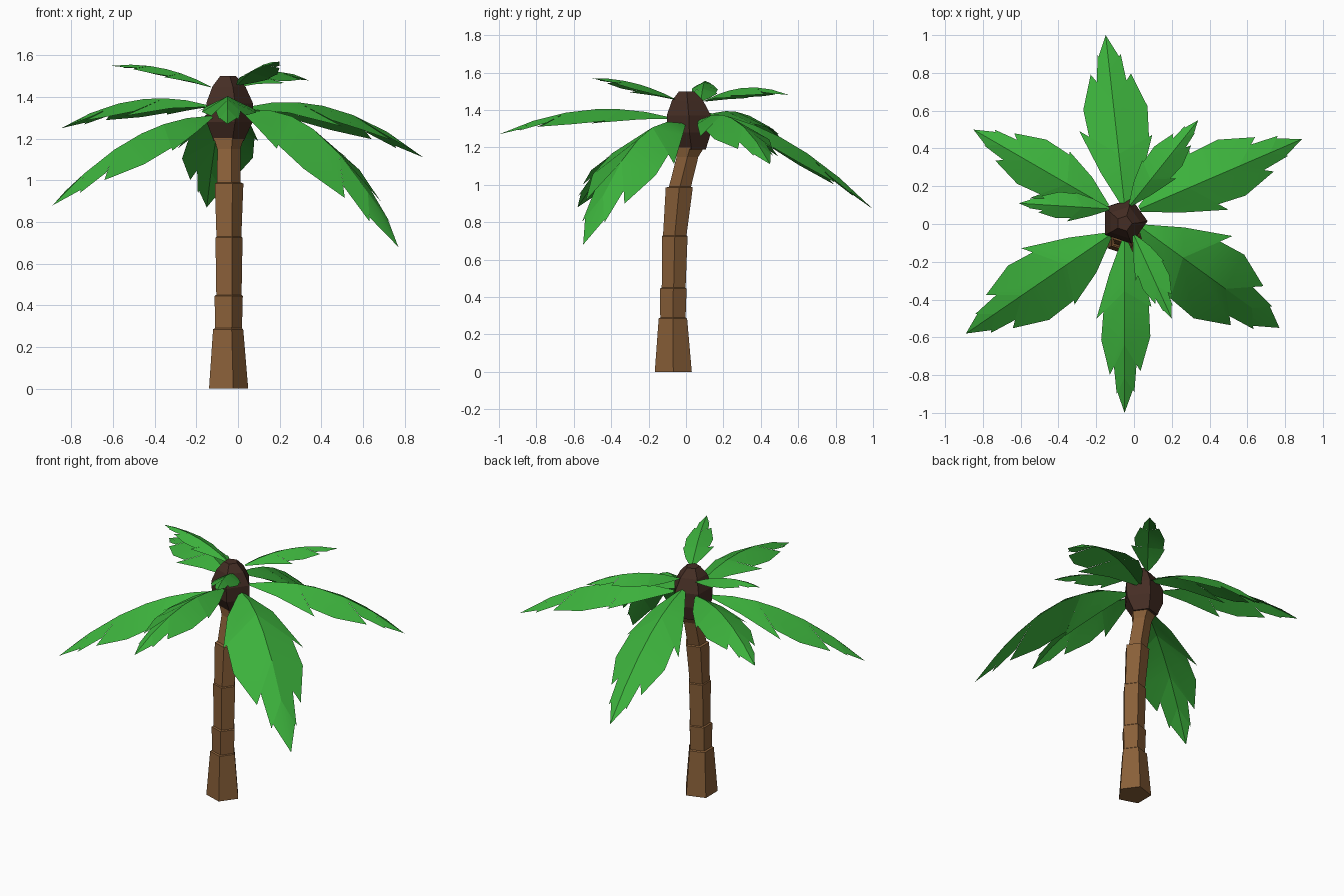
import bpy, math
from mathutils import Vector

if "Cube" in bpy.data.objects:
    bpy.data.objects.remove(bpy.data.objects["Cube"])


def material(name, rgb):
    m = bpy.data.materials.new(name)
    m.diffuse_color = (*rgb, 1)
    m.use_nodes = True
    m.node_tree.nodes["Principled BSDF"].inputs["Base Color"].default_value = m.diffuse_color
    return m


GREEN = material("leaf green", (0.045, 0.44, 0.045))
BARK = material("bark brown", (0.25, 0.115, 0.04))
DARK = material("dark brown", (0.06, 0.027, 0.018))


def make_object(name, verts, faces, mat):
    me = bpy.data.meshes.new(name)
    me.from_pydata(verts, [], faces)
    me.materials.append(mat)
    me.update()
    ob = bpy.data.objects.new(name, me)
    bpy.context.collection.objects.link(ob)
    return ob


def loft(name, rings, mat, n=5):
    """Stack n-sided rings given as (x, y, z, radius) and cap both ends."""
    verts, faces = [], []
    for x, y, z, r in rings:
        for i in range(n):
            a = math.tau * i / n
            verts.append((x + r * math.cos(a), y + r * math.sin(a), z))
    for k in range(len(rings) - 1):
        for i in range(n):
            j = (i + 1) % n
            faces.append((k * n + i, k * n + j, k * n + n + j, k * n + n + i))
    faces.append(tuple(reversed(range(n))))
    faces.append(tuple(range(len(verts) - n, len(verts))))
    return make_object(name, verts, faces, mat)


# Trunk: stepped five-sided segments leaning back, flared under the crown
loft("trunk", [
    (-0.055, -0.068, 0.00, 0.104), (-0.055, -0.070, 0.285, 0.080),
    (-0.052, -0.070, 0.29, 0.071), (-0.052, -0.068, 0.445, 0.075),
    (-0.050, -0.066, 0.45, 0.067), (-0.050, -0.060, 0.725, 0.072),
    (-0.050, -0.060, 0.73, 0.066), (-0.050, -0.036, 0.985, 0.076),
    (-0.050, -0.032, 0.99, 0.062), (-0.050, 0.008, 1.15, 0.061),
    (-0.052, 0.028, 1.22, 0.086)], BARK)

# Crown: dark five-sided nut shape
loft("crown", [
    (-0.052, 0.030, 1.19, 0.080), (-0.052, 0.018, 1.28, 0.122),
    (-0.052, 0.015, 1.37, 0.124), (-0.052, 0.008, 1.45, 0.088),
    (-0.052, 0.003, 1.50, 0.042)], DARK)

# Frond edge: rib station, then edge point (t, width) and notch depth factor
RIB = (0, 0.15, 0.30, 0.44, 0.61, 0.80, 1)
TOOTHED = ((0, 0.1, 1), (0.20, 0.62, 1), (0.46, 1.15, 0.75), (0.58, 0.95, 1),
           (0.78, 0.60, 0.72), (0.89, 0.32, 0.9), (1, 0, 1))
PLAIN = ((0, 0.1, 1), (0.18, 0.68, 1), (0.39, 1.10, 0.9), (0.56, 1.05, 1),
         (0.76, 0.65, 0.75), (0.88, 0.40, 0.85), (1, 0, 1))


def frond(name, base, tip, mid_z, width, tooth_side, slope=0.5):
    p0, p2 = Vector(base), Vector(tip)
    p1 = (p0 + p2) / 2
    p1.z = 2 * mid_z - (p0.z + p2.z) / 2
    d = (p2 - p0).to_2d().normalized()
    left = Vector((-d.y, d.x, 0))

    def at(t, w, side):
        rib = p0 * (1 - t) ** 2 + p1 * 2 * t * (1 - t) + p2 * t * t
        return rib + left * side * w * width - Vector((0, 0, slope * w * width))

    verts = [at(t, 0, 1) for t in RIB]
    faces = []
    for side in (1, -1):
        edge = TOOTHED if side == tooth_side else PLAIN
        for i in range(len(RIB) - 1):
            t, w, k = edge[i]
            if k == 1 and i:
                a = end                      # continuous edge, share the point
            else:
                a = len(verts)               # stepped-in notch
                verts.append(at(RIB[i] + (t - RIB[i]) * k, w * k, side))
            if i == len(RIB) - 2:
                f = (i, a, i + 1)
            else:
                end = len(verts)
                t, w, k = edge[i + 1]
                verts.append(at(t, w, side))
                f = (i, a, end, i + 1)
            faces.append(f if side == -1 else f[::-1])
    ob = make_object(name, verts, faces, GREEN)
    ob.data.shade_smooth()
    ob.data.set_sharp_from_angle(angle=math.radians(30))


# Six large drooping fronds
frond("frond_back", (-0.05, 0.10, 1.39), (-0.15, 1.00, 0.87), 1.23, 0.17, 1)
frond("frond_back_right", (0.03, 0.08, 1.35), (0.89, 0.45, 1.11), 1.345, 0.165, -1)
frond("frond_front_right", (0.04, -0.02, 1.33), (0.77, -0.55, 0.68), 1.21, 0.215, 1)
frond("frond_front", (-0.05, -0.08, 1.36), (-0.05, -1.00, 1.27), 1.40, 0.13, -1)
frond("frond_front_left", (-0.13, -0.06, 1.31), (-0.89, -0.58, 0.88), 1.20, 0.18, -1)
frond("frond_back_left", (-0.14, 0.09, 1.36), (-0.85, 0.50, 1.25), 1.385, 0.14, 1)

# Three small upper fronds
frond("small_frond_back", (-0.02, 0.10, 1.45), (0.34, 0.55, 1.48), 1.52, 0.09, -1)
frond("small_frond_left", (-0.13, 0.08, 1.45), (-0.61, 0.11, 1.55), 1.54, 0.07, 1)
frond("small_frond_front", (0.00, -0.06, 1.46), (0.20, -0.50, 1.57), 1.545, 0.08, -1)
